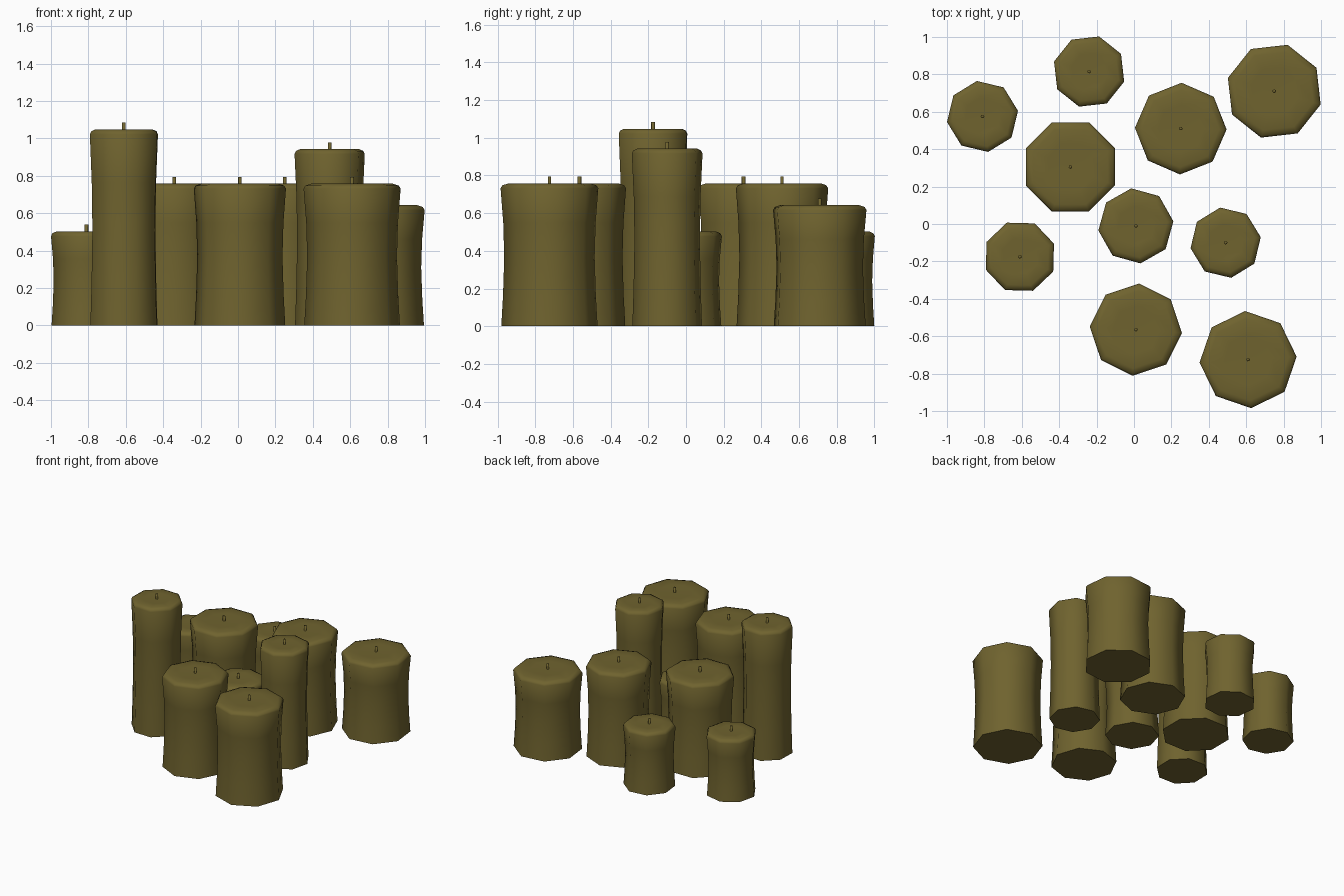
import bpy, bmesh, math

if "Cube" in bpy.data.objects:
    bpy.data.objects.remove(bpy.data.objects["Cube"])

SIDES = 8
wax = bpy.data.materials.new("olive_wax")
wax.diffuse_color = (0.16, 0.125, 0.028, 1)
wax.use_nodes = True
wax.node_tree.nodes["Principled BSDF"].inputs["Base Color"].default_value = wax.diffuse_color

# x, y, radius, height of wax, rotation in degrees
CANDLES = [
    (-0.61, -0.175, 0.195, 1.05, 21),
    (0.49, -0.10, 0.190, 0.945, 9),
    (-0.81, 0.575, 0.192, 0.505, 9),
    (-0.24, 0.815, 0.195, 0.505, 29),
    (0.01, -0.01, 0.202, 0.505, 7),
    (0.75, 0.71, 0.258, 0.645, 29),
    (0.25, 0.51, 0.245, 0.76, -1),
    (-0.34, 0.305, 0.258, 0.76, 22.5),
    (0.01, -0.565, 0.247, 0.76, 41),
    (0.61, -0.725, 0.260, 0.76, 3.5),
]


def lathe(bm, profile, x, y, turn, sides):
    """Rings of (radius, z), closed at both ends."""
    rings = []
    for r, z in profile:
        angles = [math.radians(turn) + math.tau * i / sides for i in range(sides)]
        rings.append([bm.verts.new((x + r * math.cos(a), y + r * math.sin(a), z))
                      for a in angles])
    for low, high in zip(rings, rings[1:]):
        for i in range(sides):
            j = (i + 1) % sides
            bm.faces.new((low[i], low[j], high[j], high[i])).smooth = True
    bm.faces.new(rings[-1]).smooth = True
    bm.faces.new(rings[0][::-1])


def add_object(name, profile, x, y, turn, sides):
    bm = bmesh.new()
    lathe(bm, [(r, z) for r, z in profile], 0, 0, turn, sides)
    mesh = bpy.data.meshes.new(name)
    bm.to_mesh(mesh)
    bm.free()
    mesh.materials.append(wax)
    obj = bpy.data.objects.new(name, mesh)
    obj.location = (x, y, 0)
    bpy.context.collection.objects.link(obj)


for n, (x, y, r, h, turn) in enumerate(CANDLES, 1):
    s = h - 0.028  # shoulder height
    # waisted wax body with a rounded shoulder and slightly dished top
    body = [(0.985 * r, 0), (0.95 * r, 0.22 * s), (0.925 * r, 0.5 * s),
            (0.945 * r, 0.75 * s), (r, s), (0.96 * r, h - 0.012),
            (0.84 * r, h - 0.002), (0.5 * r, h - 0.004), (0.08 * r, h - 0.006)]
    add_object(f"candle_body_{n}", body, x, y, turn, SIDES)
    # thin wick
    wick = [(0.01, h - 0.03), (0.01, h + 0.034)]
    add_object(f"candle_wick_{n}", wick, x, y, turn, 6)
